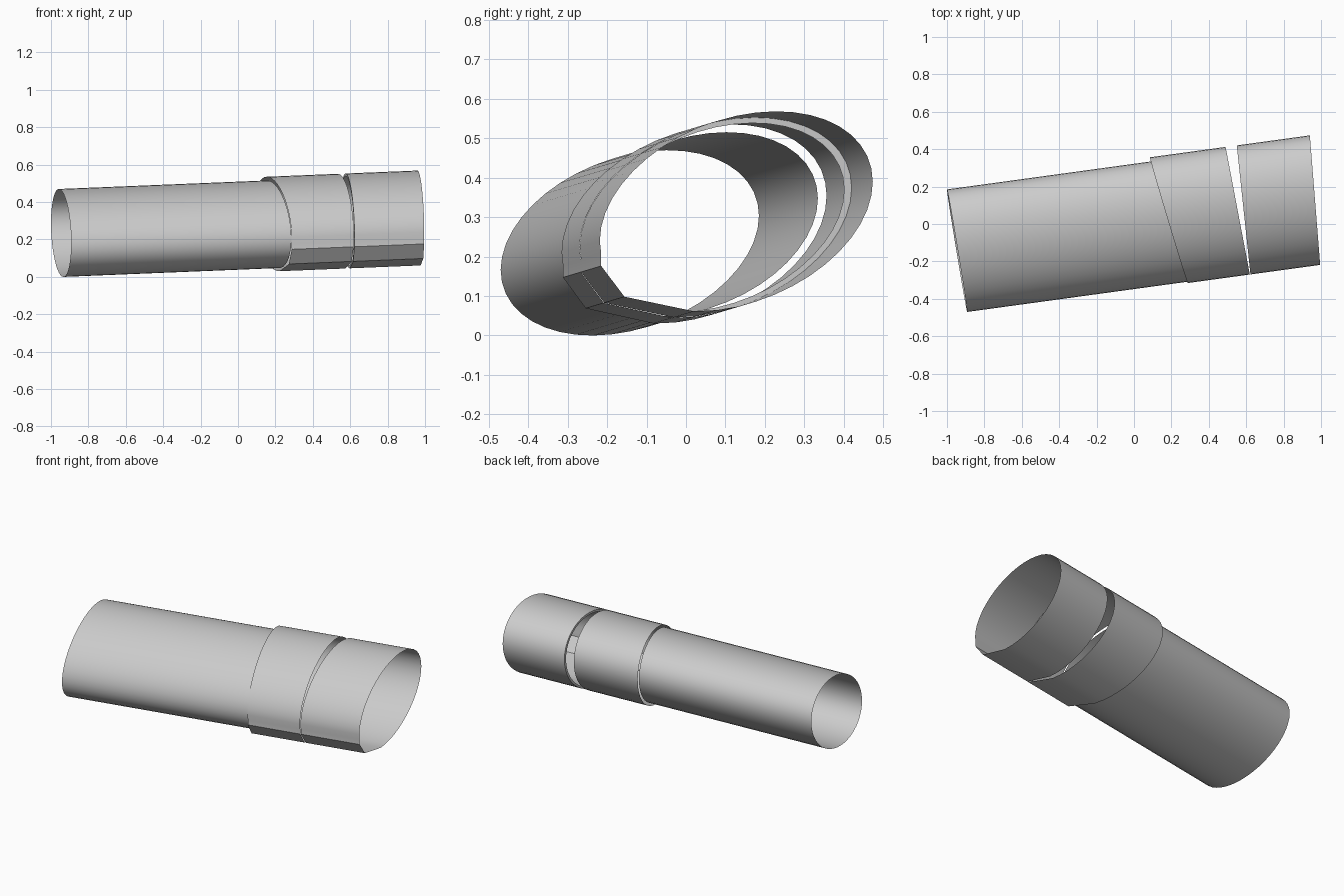
import bpy, math
from mathutils import Vector

if "Cube" in bpy.data.objects:
    bpy.data.objects.remove(bpy.data.objects["Cube"])

grey = bpy.data.materials.new("light_grey")
grey.use_nodes = True
grey.diffuse_color = (0.6, 0.6, 0.6, 1)
grey.node_tree.nodes["Principled BSDF"].inputs["Base Color"].default_value = (0.6, 0.6, 0.6, 1)

# Common sloping axis of all the tubes, per unit of x
AXIS = Vector((1, 0.137, 0.041))
LEAN = math.asin(0.3)
SEGMENTS = 44


def section(centre, half, faceted, scale=1.0):
    """Leaning oval in the x = 0 plane, optionally with flats low on the front."""
    angles = [(360 * i / SEGMENTS, 1.0) for i in range(SEGMENTS)]
    if faceted:
        angles = [a for a in angles if not 190 < a[0] < 256]
        angles += [(195, 1.025), (218, 1.04), (252, 1.0)]
        angles.sort()
    points = []
    for degrees, bulge in angles:
        t = math.radians(degrees)
        r = bulge * scale
        points.append(Vector((0, centre[0] + r * half[0] * math.cos(t),
                              centre[1] + r * half[1] * math.sin(t + LEAN))))
    return points


def cut(points, plane):
    """Slide the section along the axis onto the plane x = a + b*y + c*z."""
    a, b, c = plane
    slope = 1 - b * AXIS.y - c * AXIS.z
    return [p + AXIS * ((a + b * p.y + c * p.z) / slope) for p in points]


def shell(name, loops):
    n = len(loops[0])
    faces = [(k * n + i, k * n + (i + 1) % n, (k + 1) * n + (i + 1) % n, (k + 1) * n + i)
             for k in range(len(loops) - 1) for i in range(n)]
    mesh = bpy.data.meshes.new(name)
    mesh.from_pydata([p for loop in loops for p in loop], [], faces)
    mesh.materials.append(grey)
    obj = bpy.data.objects.new(name, mesh)
    bpy.context.collection.objects.link(obj)
    bpy.ops.object.select_all(action='DESELECT')
    obj.select_set(True)
    bpy.context.view_layer.objects.active = obj
    bpy.ops.object.shade_smooth_by_angle(angle=math.radians(18))
    return obj


# End planes
tube_start = (-0.974, -0.168, 0.018)
collar_start = (0.198, -0.296, -0.02)
collar_end = (0.568, -0.19, 0)
sleeve_start = (0.594, -0.106, 0)
sleeve_end = (0.978, -0.08, 0)

# Long open tube
narrow = section((-0.013, 0.2735), (0.335, 0.2355), False)
shell("long_tube", [cut(narrow, tube_start), cut(narrow, collar_start)])

# Wider collar and end sleeve share one section
wide_shape = ((-0.005, 0.275), (0.35, 0.254), True)
wide = section(*wide_shape)
shell("collar", [cut(wide, collar_start), cut(wide, collar_end)])
shell("end_sleeve", [cut(wide, sleeve_start), cut(wide, sleeve_end)])

# Thin lip inside the sleeve's near end
inner = section(*wide_shape, scale=0.945)
shell("sleeve_lip", [cut(inner, sleeve_start), cut(wide, sleeve_start)])
